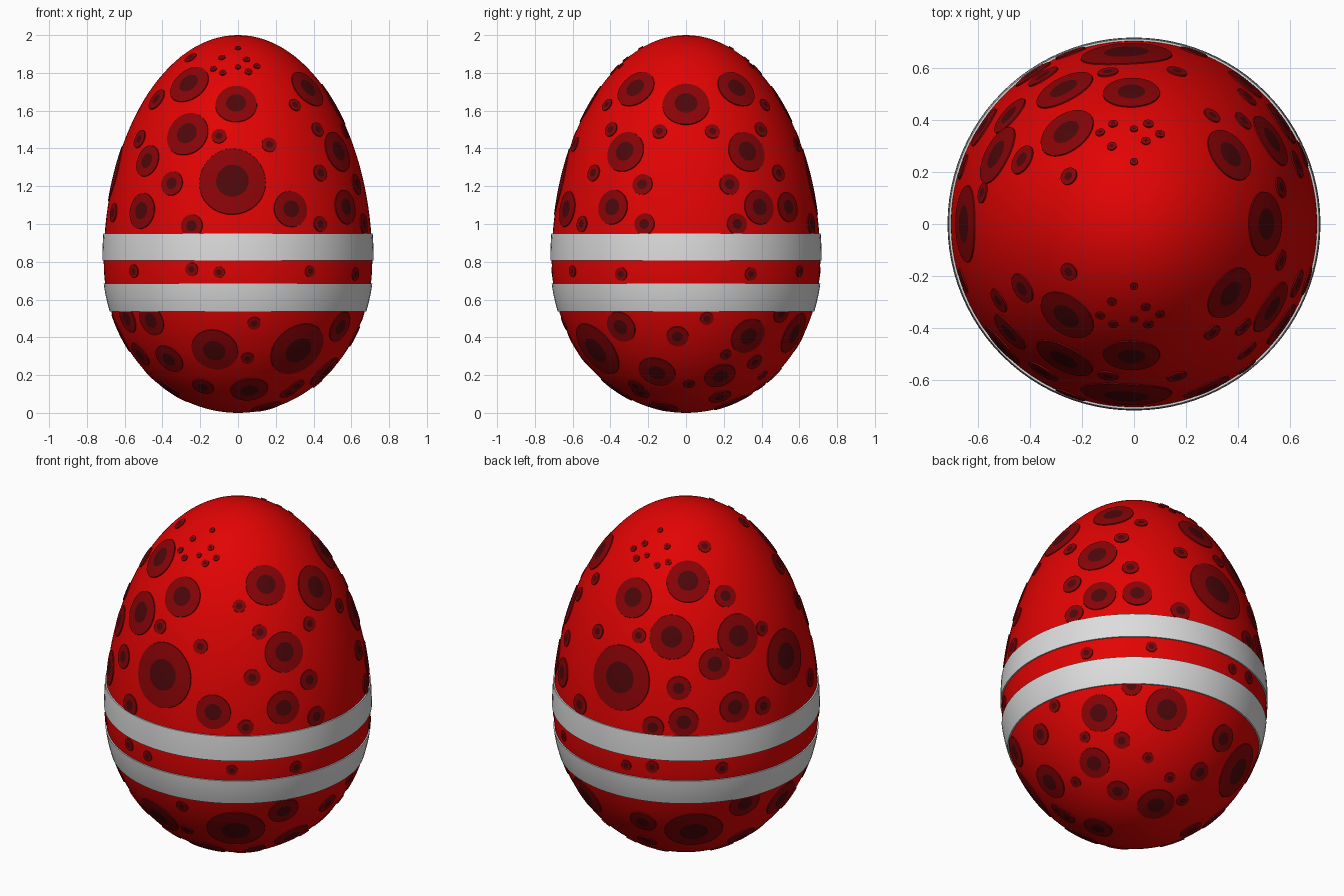
import bpy, bmesh, math
from mathutils import Vector

if "Cube" in bpy.data.objects:
    bpy.data.objects.remove(bpy.data.objects["Cube"])

A, MID, TOP, LOW = 0.711, 0.8, 1.2, 0.8      # radius, widest height, upper and lower half heights
CENTRE = Vector((0, 0, MID))


def material(name, rgb):
    m = bpy.data.materials.new(name)
    m.diffuse_color = (*rgb, 1)
    m.use_nodes = True
    m.node_tree.nodes["Principled BSDF"].inputs["Base Color"].default_value = m.diffuse_color
    return m


RED = material("bright red", (0.76, 0.001, 0.001))
RING = material("dark red", (0.25, 0.001, 0.002))
CORE = material("maroon", (0.075, 0.002, 0.003))
GREY = material("light grey", (0.72, 0.72, 0.72))


def radius(z):
    t = (z - MID) / (TOP if z > MID else LOW)
    return A * math.sqrt(max(0, 1 - t * t))


def normal(p):
    b = TOP if p.z > MID else LOW
    return Vector((p.x / A**2, p.y / A**2, (p.z - MID) / b**2)).normalized()


def on_egg(q):
    d = q - CENTRE
    b = TOP if d.z > 0 else LOW
    return CENTRE + d / math.sqrt((d.x**2 + d.y**2) / A**2 + (d.z / b)**2)


def finish(bm, name, mats, angle=35):
    bmesh.ops.recalc_face_normals(bm, faces=bm.faces)
    me = bpy.data.meshes.new(name)
    bm.to_mesh(me)
    bm.free()
    for m in mats:
        me.materials.append(m)
    ob = bpy.data.objects.new(name, me)
    bpy.context.collection.objects.link(ob)
    bpy.ops.object.select_all(action='DESELECT')
    ob.select_set(True)
    bpy.context.view_layer.objects.active = ob
    bpy.ops.object.shade_smooth_by_angle(angle=math.radians(angle))
    return ob


def lathe(name, profile, mat, closed=False, n=96):
    bm = bmesh.new()
    vs = [bm.verts.new((r, 0, z)) for r, z in profile]
    pairs = list(zip(vs, vs[1:])) + ([(vs[-1], vs[0])] if closed else [])
    edges = [bm.edges.new(p) for p in pairs]
    bmesh.ops.spin(bm, geom=vs + edges, cent=(0, 0, 0), axis=(0, 0, 1),
                   angle=2 * math.pi, steps=n, use_duplicate=False)
    bmesh.ops.remove_doubles(bm, verts=bm.verts, dist=1e-5)
    return finish(bm, name, [mat])


# Egg shell
prof = []
for i in range(65):
    t = math.pi * i / 64
    c = math.cos(t)
    prof.append((A * math.sin(t) if 0 < i < 64 else 0, MID + c * (TOP if c > 0 else LOW)))
lathe("egg_shell", prof, RED)

# Two slightly raised bands
for name, z0, z1 in (("lower_band", 0.537, 0.685), ("upper_band", 0.807, 0.95)):
    zs = [z0 + (z1 - z0) * i / 6 for i in range(7)]
    lathe(name, [(radius(z) + 0.0075, z) for z in zs]
          + [(radius(z) - 0.02, z) for z in reversed(zs)], GREY, closed=True)


def add_spot(bm, p, R):
    """Thin round plate that follows the egg, with a darker middle."""
    n = normal(p)
    t1 = n.orthogonal().normalized()
    t2 = n.cross(t1)
    seg = 32 if R > 0.05 else 20
    lift = 0.006 - 0.014 * R

    def point(f, h, a):
        q = on_egg(p + (t1 * math.cos(a) + t2 * math.sin(a)) * R * f)
        return bm.verts.new(q + normal(q) * h)

    centre = bm.verts.new(p + n * lift)
    prev = None
    for f, h, mi in ((0.25, lift, 1), (0.48, lift, 1), (0.74, lift, 0), (1, lift, 0), (1.03, -0.006, 0)):
        ring = [point(f, h, 2 * math.pi * k / seg) for k in range(seg)]
        for k in range(seg):
            j = (k + 1) % seg
            if prev:
                face = bm.faces.new((prev[k], ring[k], ring[j], prev[j]))
            else:
                face = bm.faces.new((centre, ring[k], ring[j]))
            face.material_index = mi
        prev = ring


def place(side, u, z):
    d = math.sqrt(max(0, radius(z)**2 - u * u))
    return on_egg(Vector({"front": (u, -d, z), "back": (u, d, z),
                          "right": (d, u, z), "left": (-d, u, z)}[side]))


def spots(name, sides, data):
    bm = bmesh.new()
    for side in sides:
        for u, z, R in data:
            add_spot(bm, place(side, u, z), R)
    finish(bm, name, [RING, CORE])


# Spots above the bands, the same on front and back
spots("upper_spots", ("front", "back"), [
    (-0.03, 1.23, 0.18), (-0.01, 1.64, 0.11), (-0.26, 1.745, 0.115), (-0.27, 1.48, 0.12),
    (0.37, 1.72, 0.11), (0.53, 1.385, 0.11), (-0.48, 1.335, 0.085), (-0.35, 1.215, 0.065),
    (0.57, 1.09, 0.092), (-0.43, 1.66, 0.06), (-0.1, 1.465, 0.04), (0.165, 1.42, 0.04),
    (0.3, 1.63, 0.035), (-0.245, 0.99, 0.06), (0.435, 1.27, 0.045), (0.42, 1.5, 0.04),
    (-0.25, 1.88, 0.035)])

# Spots around the middle, between the bands
spots("middle_spots", ("front", "back"), [
    (-0.245, 0.76, 0.035), (-0.1, 0.745, 0.03), (0.38, 0.75, 0.03), (0.62, 0.735, 0.035),
    (-0.55, 0.75, 0.035)])

# Spots found on one side only
spots("front_spots", ("front",), [
    (-0.51, 1.07, 0.095), (0.28, 1.08, 0.095), (-0.52, 1.45, 0.05), (0.435, 1.0, 0.042),
    (-0.46, 0.49, 0.085), (-0.125, 0.33, 0.125), (0.32, 0.33, 0.16), (-0.365, 0.285, 0.085),
    (0.06, 0.12, 0.1), (-0.185, 0.14, 0.06), (0.05, 0.29, 0.035), (0.085, 0.475, 0.035),
    (0.31, 0.145, 0.045), (0.15, 0.03, 0.08)])
spots("back_spots", ("back",), [
    (-0.53, 1.46, 0.12), (-0.39, 1.03, 0.08), (-0.58, 1.09, 0.085), (0.43, 1.09, 0.08),
    (0.23, 1.0, 0.055), (0.25, 0.42, 0.115), (-0.36, 0.32, 0.16), (0.05, 0.05, 0.1),
    (-0.07, 0.2, 0.055), (-0.13, 0.375, 0.075), (0.39, 0.27, 0.045), (0.44, 0.53, 0.055),
    (-0.31, 0.09, 0.065), (0.24, 0.2, 0.03), (0.08, 0.14, 0.03), (-0.07, 0.09, 0.035)])
spots("right_spots", ("right",), [
    (0, 1.64, 0.125), (-0.23, 1.21, 0.055), (0.23, 1.21, 0.055), (-0.14, 1.49, 0.04),
    (0.14, 1.49, 0.04), (-0.22, 1.0, 0.055), (0.27, 1.0, 0.055), (-0.345, 0.455, 0.085),
    (-0.045, 0.405, 0.058), (0.33, 0.405, 0.1), (-0.155, 0.215, 0.1), (0.18, 0.195, 0.085),
    (0.18, 0.085, 0.06), (0.11, 0.5, 0.035), (0.21, 0.31, 0.03), (0.015, 0.155, 0.03),
    (-0.24, 0.11, 0.05)])
spots("left_spots", ("left",), [
    (0, 1.27, 0.15), (0.12, 1.46, 0.04), (0.29, 0.49, 0.09), (-0.3, 0.5, 0.08), (0, 0.42, 0.11),
    (-0.22, 0.31, 0.07), (0.13, 0.2, 0.08), (-0.12, 0.13, 0.07), (0.22, 1.06, 0.05),
    (-0.22, 1.06, 0.05)])

# Tiny specks near the tip, mirrored front to back
spots("tip_specks", ("front", "back"), [
    (-0.085, 1.88, 0.018), (-0.13, 1.82, 0.018), (-0.08, 1.8, 0.018), (0, 1.93, 0.015),
    (0.045, 1.87, 0.018), (0.055, 1.805, 0.02), (0.1, 1.835, 0.018), (0, 1.83, 0.015)])
